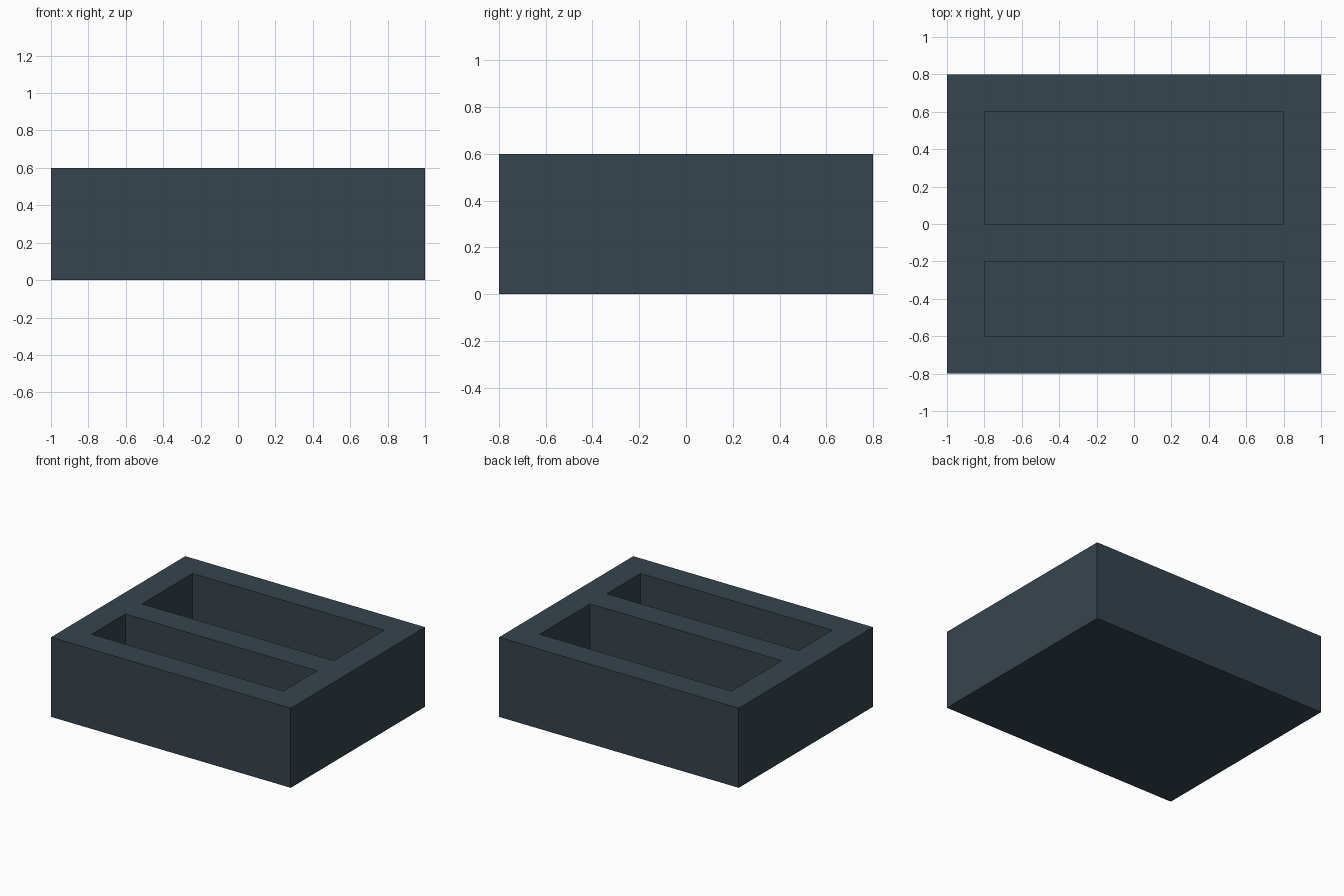
import bpy
import bmesh
from mathutils import Matrix, Vector

cube = bpy.data.objects.get("Cube")
if cube:
    bpy.data.objects.remove(cube, do_unlink=True)

HEIGHT = 0.6
FLOOR = 0.2          # floor thickness, same as the walls

# Charcoal material
charcoal = bpy.data.materials.new("charcoal")
charcoal.use_nodes = True
color = (0.037, 0.058, 0.075, 1.0)
charcoal.diffuse_color = color
charcoal.node_tree.nodes["Principled BSDF"].inputs["Base Color"].default_value = color


def add_box(name, low, high):
    """Box between two opposite corners."""
    low, high = Vector(low), Vector(high)
    bm = bmesh.new()
    place = Matrix.Translation((low + high) / 2) @ Matrix.Diagonal((high - low).to_4d())
    place[3][3] = 1.0
    bmesh.ops.create_cube(bm, size=1.0, matrix=place)
    mesh = bpy.data.meshes.new(name)
    bm.to_mesh(mesh)
    bm.free()
    mesh.materials.append(charcoal)
    obj = bpy.data.objects.new(name, mesh)
    bpy.context.collection.objects.link(obj)
    return obj


# Solid tray block
tray = add_box("tray", (-1, -0.8, 0), (1, 0.8, HEIGHT))

# Two pockets: narrow at the front, wide at the back
for name, y0, y1 in (("front_pocket", -0.6, -0.2), ("back_pocket", 0.0, 0.6)):
    cutter = add_box(name + "_cutter", (-0.8, y0, FLOOR), (0.8, y1, HEIGHT + 0.2))
    cut = tray.modifiers.new(name, 'BOOLEAN')
    cut.operation = 'DIFFERENCE'
    cut.solver = 'EXACT'
    cut.object = cutter
    cutter.hide_render = True
    cutter.hide_set(True)
